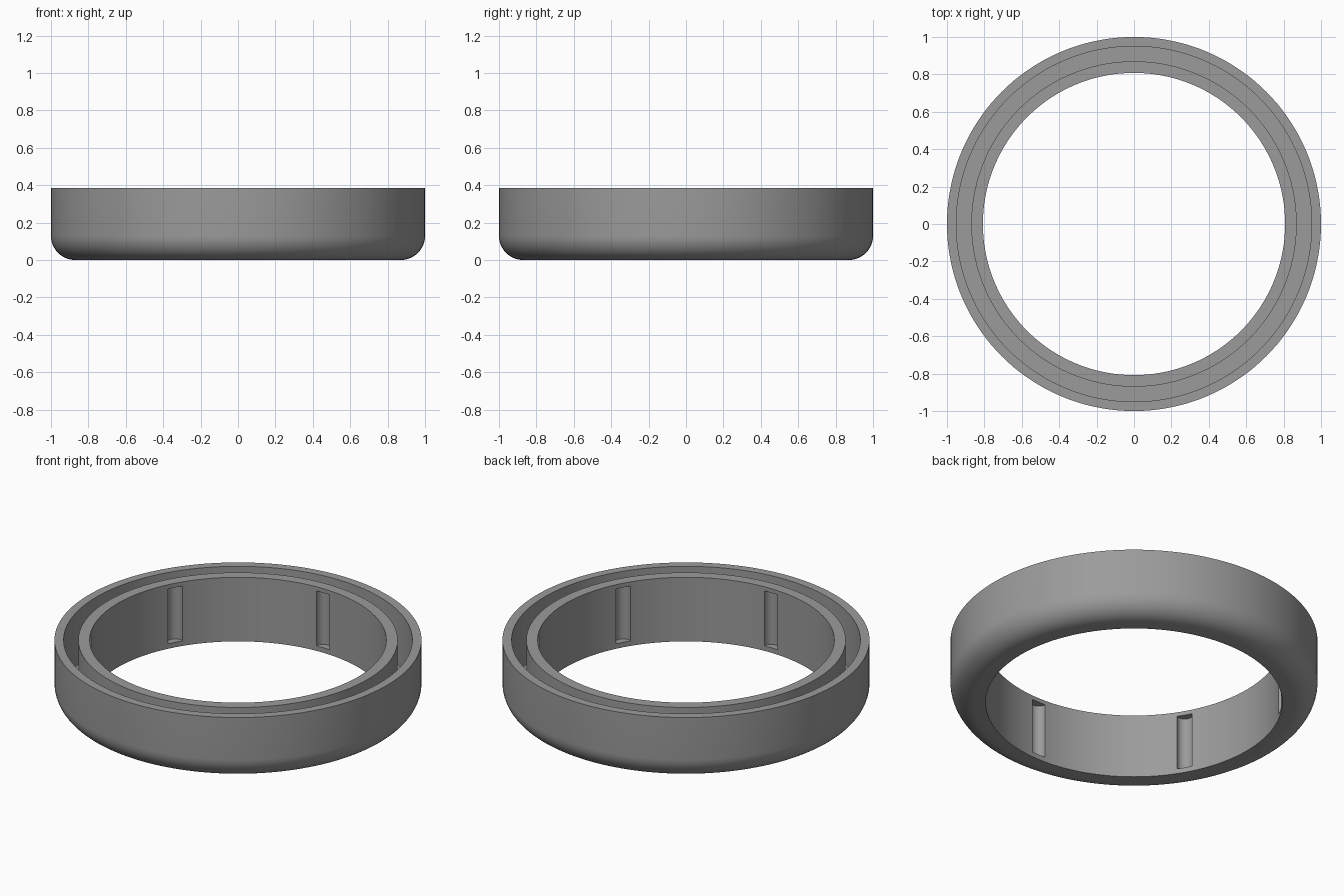
import bpy
import bmesh
import math
from mathutils import Matrix, Vector

if "Cube" in bpy.data.objects:
    bpy.data.objects.remove(bpy.data.objects["Cube"])

SEGMENTS = 144
HEIGHT = 0.385
R_IN, R_OUT = 0.808, 1.0          # inner and outer wall
CH_IN, CH_OUT, CH_FLOOR = 0.87, 0.95, 0.06   # open channel in the top
FILLET = 0.13                     # rounded lower outer edge

grey = bpy.data.materials.new("mid_grey")
grey.diffuse_color = (0.33, 0.33, 0.33, 1)
grey.use_nodes = True
grey.node_tree.nodes["Principled BSDF"].inputs["Base Color"].default_value = grey.diffuse_color


def make_object(name, bm):
    bmesh.ops.recalc_face_normals(bm, faces=bm.faces)
    mesh = bpy.data.meshes.new(name)
    bm.to_mesh(mesh)
    bm.free()
    mesh.materials.append(grey)
    obj = bpy.data.objects.new(name, mesh)
    bpy.context.collection.objects.link(obj)
    return obj


# Ring body: channel cross-section spun around z
profile = [(R_IN, 0), (R_IN, HEIGHT), (CH_IN, HEIGHT), (CH_IN, CH_FLOOR),
           (CH_OUT, CH_FLOOR), (CH_OUT, HEIGHT), (R_OUT, HEIGHT)]
for i in range(13):
    a = -math.pi / 2 * i / 12
    profile.append((R_OUT - FILLET + FILLET * math.cos(a),
                    FILLET + FILLET * math.sin(a)))

bm = bmesh.new()
rings = []
for s in range(SEGMENTS):
    a = 2 * math.pi * s / SEGMENTS
    rings.append([bm.verts.new((r * math.cos(a), r * math.sin(a), z))
                  for r, z in profile])
n = len(profile)
for s in range(SEGMENTS):
    p, q = rings[s], rings[(s + 1) % SEGMENTS]
    for i in range(n):
        j = (i + 1) % n
        bm.faces.new((p[i], q[i], q[j], p[j]))
ring = make_object("channel_ring", bm)

# Six half-round grooves in the inner wall, closed at both ends
GROOVE_BOTTOM, GROOVE_TOP, GROOVE_R = 0.03, 0.36, 0.044
bm = bmesh.new()
for k in range(6):
    a = math.radians(30 + 60 * k)
    centre = Vector((R_IN * math.cos(a), R_IN * math.sin(a),
                     (GROOVE_BOTTOM + GROOVE_TOP) / 2))
    bmesh.ops.create_cone(bm, cap_ends=True, segments=32,
                          radius1=GROOVE_R, radius2=GROOVE_R,
                          depth=GROOVE_TOP - GROOVE_BOTTOM,
                          matrix=Matrix.Translation(centre))
cutter = make_object("groove_cutter", bm)
cutter.hide_render = True

cut = ring.modifiers.new("grooves", 'BOOLEAN')
cut.operation = 'DIFFERENCE'
cut.solver = 'EXACT'
cut.object = cutter

bpy.ops.object.select_all(action='DESELECT')
ring.select_set(True)
bpy.context.view_layer.objects.active = ring
bpy.ops.object.modifier_apply(modifier=cut.name)
bpy.data.objects.remove(cutter)
bpy.ops.object.shade_smooth_by_angle(angle=math.radians(30))
